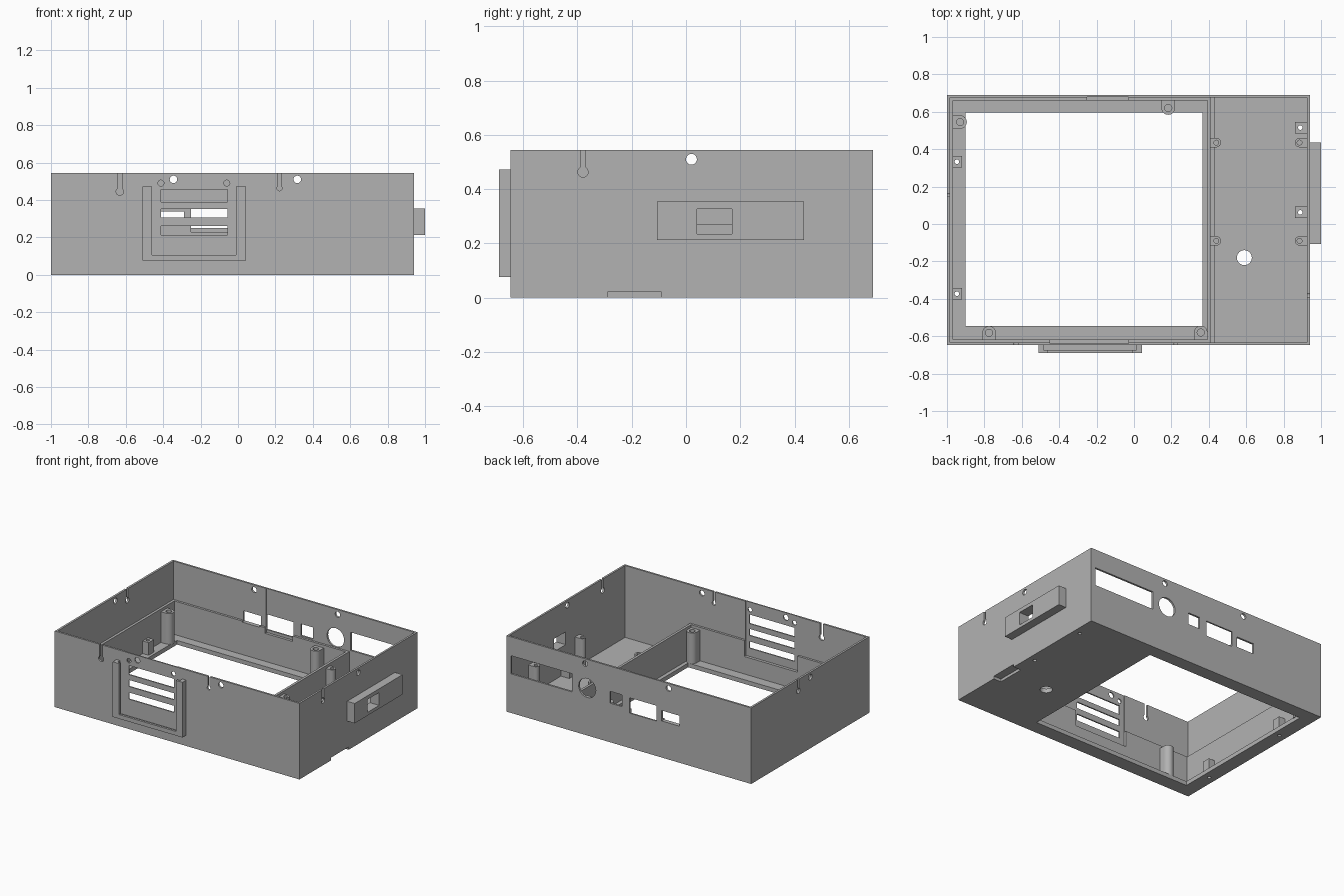
import bpy, bmesh, math
from mathutils import Matrix, Vector

cube = bpy.data.objects.get("Cube")
if cube:
    bpy.data.objects.remove(cube, do_unlink=True)

GREY = (0.45, 0.45, 0.45, 1)
mat = bpy.data.materials.new("plain grey")
mat.use_nodes = True
mat.diffuse_color = GREY
mat.node_tree.nodes["Principled BSDF"].inputs["Base Color"].default_value = GREY


def finish(name, bm):
    bmesh.ops.recalc_face_normals(bm, faces=bm.faces)
    mesh = bpy.data.meshes.new(name)
    bm.to_mesh(mesh)
    bm.free()
    mesh.materials.append(mat)
    ob = bpy.data.objects.new(name, mesh)
    bpy.context.collection.objects.link(ob)
    return ob


def block(name, x, y, z):
    """Box from (min, max) pairs."""
    bm = bmesh.new()
    bmesh.ops.create_cube(bm, size=1)
    for v in bm.verts:
        v.co = [p[0] if c < 0 else p[1] for c, p in zip(v.co, (x, y, z))]
    return finish(name, bm)


def rod(name, centre, radius, length, axis):
    """Cylinder along a world axis."""
    bm = bmesh.new()
    turn = Vector((0, 0, 1)).rotation_difference(Vector(axis)).to_matrix().to_4x4()
    bmesh.ops.create_cone(bm, cap_ends=True, segments=32, radius1=radius, radius2=radius,
                          depth=length, matrix=Matrix.Translation(centre) @ turn)
    return finish(name, bm)


def cut(target, *cutters):
    """Subtract each cutter, bake the result and drop the cutters."""
    for c in cutters:
        c.hide_render = True
        mod = target.modifiers.new("cut", 'BOOLEAN')
        mod.operation, mod.solver, mod.object = 'DIFFERENCE', 'EXACT', c
    deps = bpy.context.evaluated_depsgraph_get()
    mesh = bpy.data.meshes.new_from_object(target.evaluated_get(deps))
    target.modifiers.clear()
    target.data = mesh
    for c in cutters:
        bpy.data.objects.remove(c, do_unlink=True)


def d_post(name, x, y, radius, reach, side, top, bore):
    """Round screw post whose square back runs to the wall on the given side."""
    bm = bmesh.new()
    pts = [(radius * math.cos(a), radius * math.sin(a))
           for a in (math.pi * (i / 16 - 0.5) for i in range(17))]
    pts += [(-reach, radius), (-reach, -radius)]
    face = bm.faces.new([bm.verts.new((px, py, 0)) for px, py in pts])
    up = bmesh.ops.extrude_face_region(bm, geom=[face])["geom"]
    height = top - FLOOR + 0.005
    for v in up:
        if isinstance(v, bmesh.types.BMVert):
            v.co.z = height
    turn = math.atan2(side[1], side[0]) + math.pi
    bm.transform(Matrix.Translation((x, y, FLOOR - 0.005)) @ Matrix.Rotation(turn, 4, 'Z'))
    post = finish(name, bm)
    cut(post, rod("bore", (x, y, top), bore, 0.2, UP))


UP, ALONG_X, ALONG_Y = (0, 0, 1), (1, 0, 0), (0, 1, 0)
LEFT, RIGHT, FRONT, BACK, TOP = -1, 0.94, -0.647, 0.69, 0.545
FLOOR, STEP = 0.03, 0.27
FRONT_WALL, BACK_WALL = (-0.75, -0.55), (0.6, 0.8)
ABOVE = TOP + 0.1

# Case shell: upper room, two lower compartments, large floor opening
case = block("case_shell", (LEFT, RIGHT), (FRONT, BACK), (0, TOP))
cut(case,
    block("c", (-0.985, 0.926), (-0.633, 0.676), (STEP, ABOVE)),
    block("c", (0.41, 0.926), (-0.633, 0.676), (FLOOR, 0.4)),
    block("c", (-0.967, 0.392), (-0.617, 0.66), (FLOOR, 0.4)),
    block("c", (-0.9, 0.365), (-0.545, 0.595), (-0.1, 0.1)),
    block("c", (0.88, 1.1), (-0.29, -0.09), (-0.1, 0.02)),
    rod("c", (0.59, -0.18, 0), 0.04, 0.2, UP))

# Thinned wall areas behind the vents and the ports
cut(case,
    block("c", (-0.45, -0.03), (-0.638, -0.58), (0.155, ABOVE)),
    block("c", (-0.25, -0.03), (0.62, 0.679), (0.23, ABOVE)))

# Front vents and bolt holes
vents = [block("c", (-0.412, -0.056), FRONT_WALL, z)
         for z in ((0.39, 0.455), (0.305, 0.352), (0.214, 0.262))]
vents += [rod("c", (x, -0.65, 0.49), 0.016, 0.2, ALONG_Y) for x in (-0.412, -0.06)]
cut(case, *vents)

# Lid screw holes through opposite walls
lid = [rod("c", (x, 0, 0.51), 0.02, 2, ALONG_Y) for x in (-0.345, 0.317)]
lid.append(rod("c", (0, 0.02, 0.51), 0.02, 2.4, ALONG_X))
cut(case, *lid)

# Keyhole slots open at the rim
for x, w, r, z in ((-0.632, 0.011, 0.02, 0.445), (0.222, 0.007, 0.014, 0.463)):
    cut(case, block("c", (x - w, x + w), FRONT_WALL, (z, ABOVE)),
        rod("c", (x, -0.65, z), r, 0.2, ALONG_Y))
for wall, y in ((RIGHT, -0.38), (LEFT, 0.155)):
    cut(case, block("c", (wall - 0.1, wall + 0.1), (y - 0.009, y + 0.009), (0.46, ABOVE)),
        rod("c", (wall, y, 0.463), 0.019, 0.2, ALONG_X))

# Rear ports
ports = [block("c", x, BACK_WALL, z) for x, z in (
    ((0.42, 0.905), (0.28, 0.41)), ((0.025, 0.12), (0.28, 0.365)),
    ((-0.25, -0.035), (0.25, 0.36)), ((-0.43, -0.29), (0.262, 0.337)))]
ports.append(rod("c", (0.3, 0.7, 0.34), 0.068, 0.2, ALONG_Y))
cut(case, *ports)

# Side housing with a window that passes through the wall
WINDOW = ((0.85, 1.1), (0.04, 0.17), (0.235, 0.327))
cut(case, block("c", *WINDOW))
housing = block("side_housing", (RIGHT - 0.005, 1), (-0.107, 0.435), (0.212, 0.354))
cut(housing, block("c", *WINDOW))

# Front slide rail: U frame with a wider groove behind its lip
rail = block("front_slide_rail", (-0.51, 0.042), (-0.69, FRONT + 0.002), (0.077, 0.472))
cut(rail,
    block("c", (-0.46, -0.01), (-0.8, -0.6), (0.107, 0.6)),
    block("c", (-0.483, 0.013), (-0.674, -0.6), (0.093, 0.6)))

# Low foot along the divider
block("divider_foot", (0.405, 0.433), (-0.635, 0.678), (FLOOR - 0.005, 0.05))

# Tall board posts, each backed against a wall
for x, y, side in ((-0.93, 0.545, (-1, 0)), (0.183, 0.62, (0, 1)),
                   (0.357, -0.58, (0, -1)), (-0.775, -0.582, (0, -1))):
    d_post("board_post", x, y, 0.036, 0.04, side, 0.25, 0.019)

# Slim posts in the side compartment
for y in (0.435, -0.09):
    d_post("slim_post_inner", 0.44, y, 0.025, 0.032, (-1, 0), 0.25, 0.013)
    d_post("slim_post_outer", 0.885, y, 0.025, 0.043, (1, 0), 0.25, 0.013)

# Short square bosses drilled through the floor
for x, y, ends in ((0.889, 0.515, (0.86, 0.93)), (0.889, 0.062, (0.86, 0.93)),
                   (-0.947, 0.333, (-0.97, -0.92)), (-0.947, -0.373, (-0.97, -0.92))):
    boss = block("square_boss", ends, (y - 0.031, y + 0.031), (FLOOR - 0.005, 0.12))
    for part in (boss, case):
        cut(part, rod("c", (x, y, 0.05), 0.012, 0.3, UP))

# Smooth the round surfaces and keep the edges sharp
bpy.ops.object.select_all(action='DESELECT')
for ob in bpy.context.collection.objects:
    if ob.type == 'MESH' and mat.name in ob.data.materials:
        ob.select_set(True)
        bpy.context.view_layer.objects.active = ob
bpy.ops.object.shade_smooth_by_angle(angle=math.radians(30))
